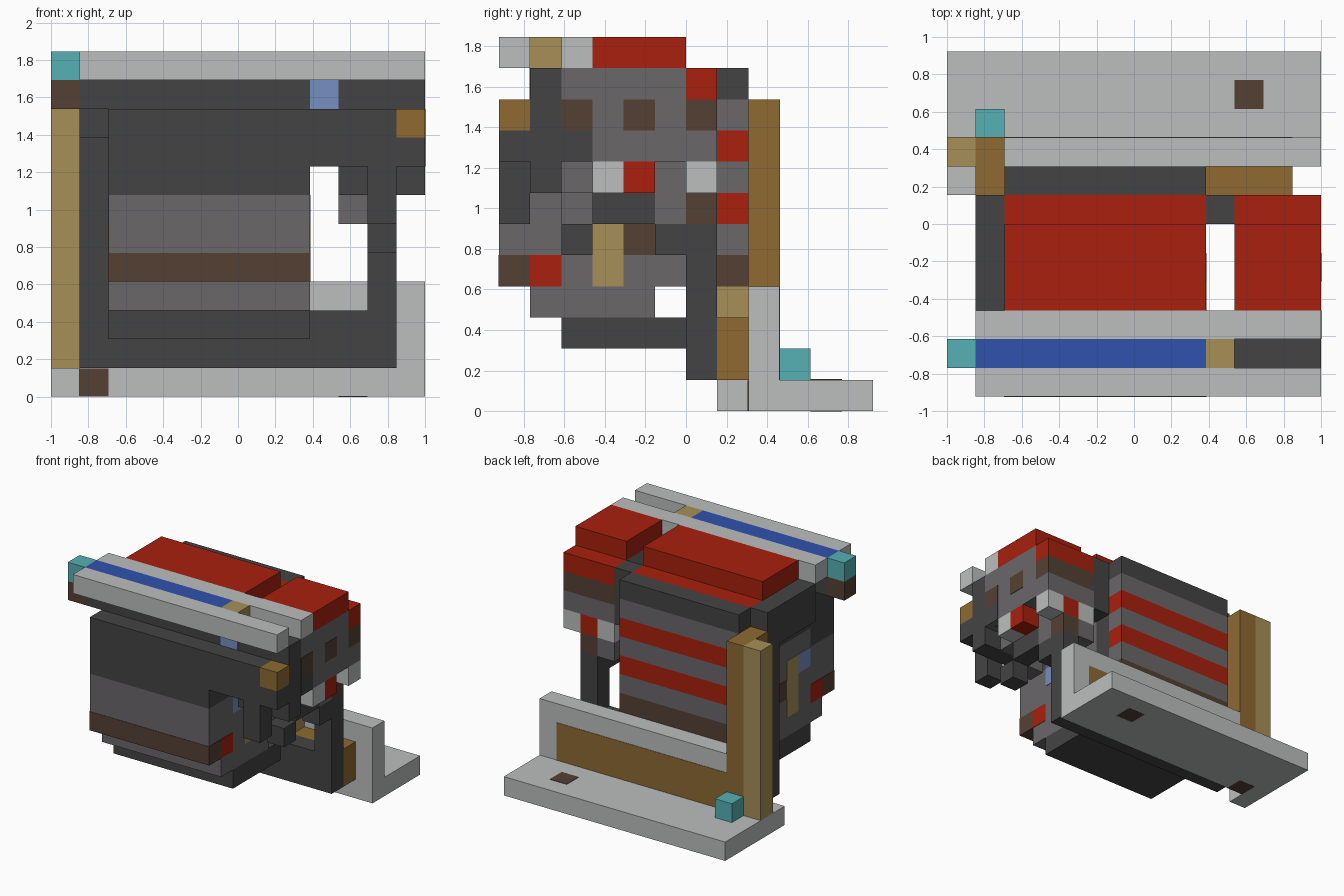
import bpy
import bmesh
from mathutils import Vector

if "Cube" in bpy.data.objects:
    bpy.data.objects.remove(bpy.data.objects["Cube"], do_unlink=True)

U = 2 / 13                      # one block edge
ORIGIN = Vector((-1, -6 * U, 0))


def linear(c):
    c /= 255
    return c / 12.92 if c < 0.04 else ((c + 0.055) / 1.055) ** 2.4


def make_material(name, rgb):
    mat = bpy.data.materials.new(name)
    mat.use_nodes = True
    colour = [linear(c) for c in rgb] + [1]
    mat.diffuse_color = colour
    mat.node_tree.nodes["Principled BSDF"].inputs["Base Color"].default_value = colour
    return mat


light = make_material("light grey", (187, 191, 190))
mid = make_material("mid grey", (106, 103, 105))
dark = make_material("dark grey", (68, 68, 68))
red = make_material("red", (168, 32, 14))
brown = make_material("dark brown", (84, 64, 52))
gold = make_material("golden brown", (142, 106, 50))
tan = make_material("tan", (166, 144, 88))
blue = make_material("blue", (48, 82, 174))
pale_blue = make_material("pale blue", (118, 142, 194))
teal = make_material("teal", (86, 176, 180))


def block(name, mat, x, y, z):
    """Box covering block ranges (start, end) or one block index per axis."""
    spans = [s if isinstance(s, tuple) else (s, s + 1) for s in (x, y, z)]
    lo = Vector([s[0] for s in spans]) * U + ORIGIN
    hi = Vector([s[1] for s in spans]) * U + ORIGIN
    bm = bmesh.new()
    bmesh.ops.create_cube(bm, size=1)
    for v in bm.verts:
        v.co = Vector([(a + b) / 2 + c * (b - a) for a, b, c in zip(lo, hi, v.co)])
    mesh = bpy.data.meshes.new(name)
    bm.to_mesh(mesh)
    bm.free()
    mesh.materials.append(mat)
    obj = bpy.data.objects.new(name, mesh)
    bpy.context.scene.collection.objects.link(obj)
    return obj


T = 0.02                        # plate thickness in blocks
body = (2, 9)
head = (10, 13)

# Base plate with two painted studs
block("base_plate", light, (0, 13), (8, 12), 0)
block("base_corner", light, 0, 7, 0)
block("base_front_stud", brown, (1, 2), (8 - T, 9), (-T / 9, 1 - T))
block("base_rear_stud", brown, 10, 10, (-T / 2, 1 + T))
block("base_lamp", teal, 1, 9, 1)

# Low rear wall with wooden panel and corner posts
block("rear_wall", light, (1, 13), 8, (1, 4))
block("rear_wall_panel", gold, (2, 12), (9, 9 + T), (1, 3))
block("lower_plank", gold, (1, 12), 7, (1, 3))
block("lower_ledge", tan, body, 7, 3)
block("wood_post", gold, 1, (7, 9 + T), (1, 10))
block("corner_post", tan, 0, (8, 9 + T), (1, 10))

# Dark support frame
block("frame_sill", dark, (1, 12), 6, (1, 3))
block("frame_wall", dark, body, 6, (3, 10))
block("frame_left_column", dark, 1, 6, (3, 11))
block("frame_left_beam", dark, 1, (3, 6), (9, 11))
block("frame_right_bracket", dark, 9, 6, (8, 11))
block("frame_right_leg", dark, 11, 6, (3, 6))

# Stepped main body, one layer at a time from the bottom
layers = [
    ("body_keel", dark, (2, 6), 2),
    ("body_lower", mid, (1, 5), 3),
    ("body_middle", mid, (0, 6), (4, 7)),
    ("body_core", mid, (2, 6), 7),
    ("body_front_shell", dark, (0, 2), 7),
    ("body_upper", dark, (0, 6), (8, 10)),
    ("body_shoulder", dark, (2, 6), 10),
    ("body_roof", red, (3, 6), 11),
    ("body_roof_step", red, 6, 10),
]
for name, mat, y, z in layers:
    block(name, mat, body, y, z)
block("body_front_trim", brown, (2 - T, 9 + T), (-T, 1), 4)

# Striped rear panel
for i, mat in enumerate((brown, mid, red, mid, red, mid, dark)):
    block("rear_stripe", mat, body, 7, 4 + i)

# Painted marks on both ends of the body
for side, x in (("left", (9, 9 + T)), ("right", (2 - T, 2))):
    block(side + "_end_handle", tan, x, 3, (4, 7))
    block(side + "_end_button", red, x, 1, 4)
    block(side + "_end_gauge", pale_blue, x, 2, 6)
    block(side + "_end_patch", brown, x, 4, 5)

# Top rails with coloured infill
for y in (0, 2):
    block("top_rail", light, (1, 13), y, 11)
block("rail_infill", blue, (1, 9), 1, 11)
block("rail_stop", tan, 9, 1, 11)
block("rail_lamp", teal, 0, 1, 11)
block("rail_lamp_mount", brown, 0, 1, 10)
block("rail_bar", dark, (1, 13), 1, 10)
block("rail_bar_light", pale_blue, 9, (1 - T, 2), 10)

# Dark front fascia running on to the side unit
block("fascia_upper", dark, (9, 12), 0, 9)
block("fascia_lower", dark, (9, 13), 0, 8)
block("fascia_back", dark, (9, 13), 1, (8, 10))
block("fascia_skirt", dark, head, 1, 7)
block("fascia_foot", dark, 11, 0, (6, 8))
block("fascia_lamp", gold, 12, 0, 9)

# Side unit
block("side_unit", mid, head, (2, 6), (8, 11))
block("side_unit_corner", dark, (12, 13 + T), 2, 8)
block("side_roof", red, head, (3, 6), 11)
block("side_roof_step", red, head, 6, 10)
block("side_rear_band", brown, head, 6, 9)
block("side_rear_lower", mid, head, 6, 8)
for y in (2, 4):
    block("side_window", brown, (13, 13 + T), y, 9)

# Hanging parts under the side unit
block("underside", mid, (10, 12), (2, 6), 7)
block("underside_step", mid, 10, 2, 6)
block("underside_rear_step", mid, (10, 12), 5, 6)
block("underside_bridge", dark, 11, (3, 5), 6)
for y in (2, 5):
    block("underside_foot", dark, 11, y, 5)
block("underside_lamp", light, 12, 3, 7)
block("underside_button", red, 12, 4, 7)
for x, mat in ((10, light), (11, red), (12, light)):
    block("rear_lamp", mat, x, 6, 7)
block("rear_lamp_mount", brown, 11, 6, 6)
block("rear_lamp_side", mid, 10, 6, 6)
